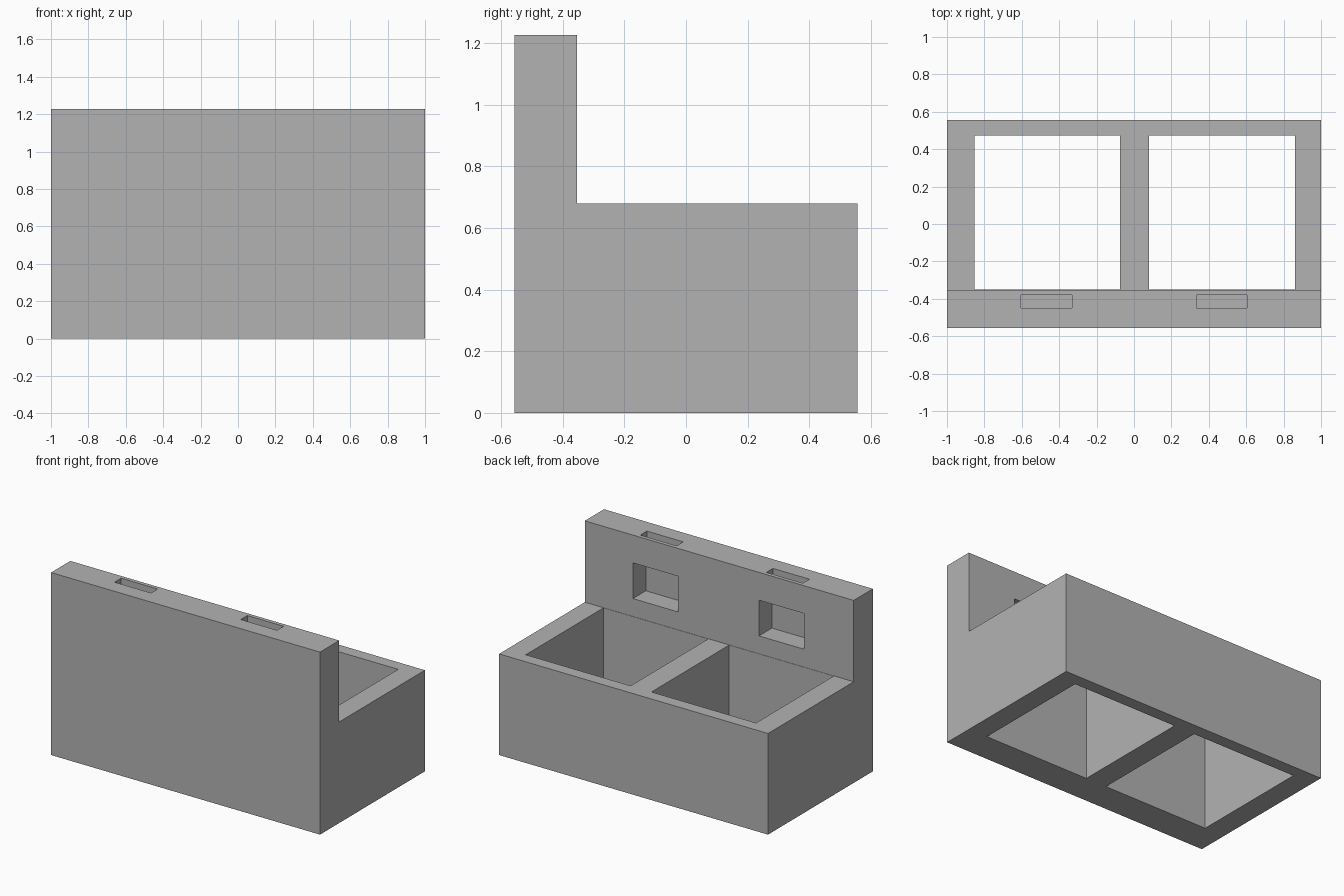
import bpy
import bmesh

# Remove the default cube
cube = bpy.data.objects.get("Cube")
if cube:
    bpy.data.objects.remove(cube, do_unlink=True)

grey = bpy.data.materials.new("plain_grey")
grey.use_nodes = True
COLOUR = (0.45, 0.45, 0.45, 1)
grey.diffuse_color = COLOUR
grey.node_tree.nodes["Principled BSDF"].inputs["Base Color"].default_value = COLOUR


def prism(name, profile, x0, x1):
    """Extrude a (y, z) profile along x from x0 to x1."""
    bm = bmesh.new()
    face = bm.faces.new([bm.verts.new((x0, y, z)) for y, z in profile])
    ext = bmesh.ops.extrude_face_region(bm, geom=[face])
    moved = [v for v in ext["geom"] if isinstance(v, bmesh.types.BMVert)]
    bmesh.ops.translate(bm, verts=moved, vec=(x1 - x0, 0, 0))
    bmesh.ops.recalc_face_normals(bm, faces=bm.faces)
    mesh = bpy.data.meshes.new(name)
    bm.to_mesh(mesh)
    bm.free()
    mesh.materials.append(grey)
    obj = bpy.data.objects.new(name, mesh)
    bpy.context.collection.objects.link(obj)
    return obj


def cut(target, name, xs, ys, zs):
    """Subtract a box from the target."""
    (y0, y1), (z0, z1) = ys, zs
    cutter = prism(name, [(y0, z0), (y1, z0), (y1, z1), (y0, z1)], *xs)
    cutter.hide_render = True
    mod = target.modifiers.new(name, "BOOLEAN")
    mod.operation = "DIFFERENCE"
    mod.solver = "EXACT"
    mod.object = cutter
    bpy.context.view_layer.objects.active = target
    bpy.ops.object.modifier_apply(modifier=mod.name)
    bpy.data.objects.remove(cutter, do_unlink=True)


# L-shaped block: open base with a tall front wall
FRONT, BACK, WALL = -0.557, 0.557, -0.353
BASE_TOP, TOP = 0.68, 1.227
block = prism("planter_block",
              [(FRONT, 0), (BACK, 0), (BACK, BASE_TOP),
               (WALL, BASE_TOP), (WALL, TOP), (FRONT, TOP)], -1, 1)

# Two shafts running right through the base
for xs in ((-0.853, -0.075), (0.08, 0.86)):
    cut(block, "shaft_cutter", xs, (WALL + 0.002, 0.474), (-0.1, 0.8))

# Pockets in the inner side of the wall, each with a slot from the top
for pocket, slot in (((-0.63, -0.296), (-0.604, -0.332)),
                     ((0.308, 0.642), (0.335, 0.605))):
    cut(block, "pocket_cutter", pocket, (-0.49, -0.2), (0.8, 1.04))
    cut(block, "slot_cutter", slot, (-0.449, -0.379), (0.95, 1.4))
